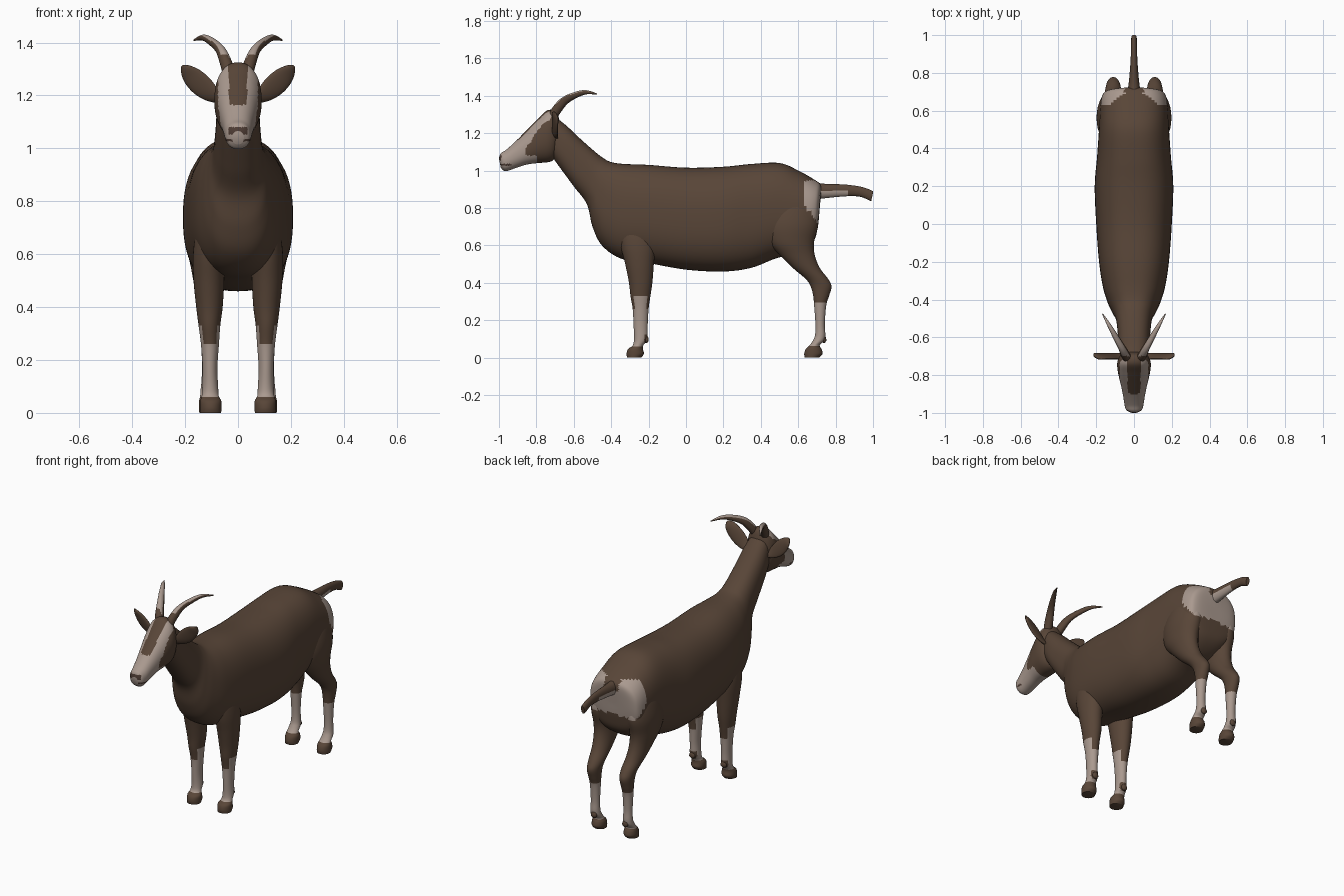
import bpy, bmesh, math
from mathutils import Vector


def material(name, rgb):
    m = bpy.data.materials.new(name)
    m.diffuse_color = (*rgb, 1)
    return m


MATS = [material("brown_coat", (0.098, 0.06, 0.039)),
        material("pale_patches", (0.40, 0.32, 0.275)),
        material("dark_nose", (0.075, 0.045, 0.034))]
BROWN, PALE, DARK = 0, 1, 2


def smooth_rings(rings, n):
    """Catmull-Rom interpolation between rings of numbers."""
    out = []
    for i in range(len(rings) - 1):
        a, b, c, d = (rings[max(i - 1, 0)], rings[i], rings[i + 1],
                      rings[min(i + 2, len(rings) - 1)])
        for k in range(n):
            t = k / n
            out.append([0.5 * (2 * q + (r - p) * t + (2 * p - 5 * q + 4 * r - s) * t * t
                               + (3 * q - p - 3 * r + s) * t ** 3)
                        for p, q, r, s in zip(a, b, c, d)])
    return out + [list(rings[-1])]


def loft(name, rings, rule=None, segs=32, n=4, power=1.0, side=1):
    """Skin through rings of (centre, up half-axis, side half-axis)."""
    bm = bmesh.new()
    loops = []
    for r in smooth_rings(rings, n):
        c, u, v = Vector(r[:3]), Vector(r[3:6]), Vector(r[6:])
        loop = []
        for k in range(segs):
            a = 2 * math.pi * k / segs
            ca, sa = math.cos(a), math.sin(a)
            p = (c + v * math.copysign(abs(ca) ** power, ca)
                 + u * math.copysign(abs(sa) ** power, sa))
            loop.append(bm.verts.new((p.x * side, p.y, p.z)))
        loops.append(loop)
    for l0, l1 in zip(loops, loops[1:]):
        for k in range(segs):
            j = (k + 1) % segs
            bm.faces.new((l0[k], l0[j], l1[j], l1[k]))
    bm.faces.new(loops[0])
    bm.faces.new(loops[-1])
    bmesh.ops.recalc_face_normals(bm, faces=bm.faces)
    for f in bm.faces:
        f.smooth = True
        if rule:
            f.material_index = rule(f.calc_center_median(), f.normal)
    me = bpy.data.meshes.new(name)
    bm.to_mesh(me)
    bm.free()
    me.set_sharp_from_angle(angle=math.radians(50))
    for m in MATS:
        me.materials.append(m)
    ob = bpy.data.objects.new(name, me)
    bpy.context.collection.objects.link(ob)
    return ob


def sag(x, ya, za, yb, zb, w):
    """Ring from its two edge points in the side view plus a half width."""
    return (x, (ya + yb) / 2, (za + zb) / 2, 0, (ya - yb) / 2, (za - zb) / 2, w, 0, 0)


# Colour rules
def rump_rule(c, n):
    patch = (c.y > 0.63 and 0.73 + max(0, 0.70 - c.y) * 1.2 < c.z < 0.945
             and (abs(c.x) > 0.05 or c.z < 0.88))
    return PALE if patch else BROWN


def head_rule(c, n):
    x = abs(c.x)
    if c.y < -0.97 and 1.052 < c.z < 1.08 and x < 0.036:
        return DARK
    if c.y < -0.935 and 1.026 < c.z < 1.035:
        return DARK
    if x < 0.034 and c.z > 1.165 and n.z > 0:
        return BROWN
    if c.y < -0.86 or (c.y < -0.80 and c.z < 1.08):
        return PALE
    stripe = c.y < -0.715 and c.z > 1.265 + (c.y + 0.735) * 1.17 and x < 0.075
    return PALE if stripe else BROWN


def sock_rule(c, n):
    top = 0.295
    if c.y < 0:
        top = 0.33 if abs(n.x) > 0.75 else 0.265
        if c.z < 0.13 and c.y > -0.222:
            return BROWN
    return PALE if 0.06 < c.z < top else rump_rule(c, n)


# Torso and neck
torso = [(.725, .90, .715, .80, .03), (.715, .93, .705, .70, .13), (.68, .955, .68, .62, .168),
         (.60, 1.0, .60, .56, .18), (.50, 1.04, .48, .53, .186), (.35, 1.035, .35, .48, .196),
         (.20, 1.02, .20, .46, .208), (0, 1.015, 0, .47, .20), (-.20, 1.03, -.20, .505, .185),
         (-.33, 1.035, -.35, .53, .163), (-.40, 1.045, -.45, .60, .135),
         (-.44, 1.065, -.50, .70, .112), (-.48, 1.095, -.53, .82, .095),
         (-.56, 1.165, -.60, .915, .086), (-.64, 1.24, -.67, 1.01, .08),
         (-.71, 1.295, -.72, 1.08, .068)]
loft("torso_and_neck", [sag(0, *r) for r in torso], rump_rule, segs=64, n=6, power=0.82)

# Head
head = [(-.675, 1.265, -.69, 1.10, .045), (-.695, 1.315, -.705, 1.06, .075),
        (-.74, 1.322, -.735, 1.045, .089), (-.79, 1.277, -.79, 1.04, .084),
        (-.85, 1.217, -.85, 1.032, .07), (-.91, 1.157, -.905, 1.015, .058),
        (-.96, 1.112, -.955, .998, .05), (-.99, 1.092, -.975, 1.0, .042),
        (-1.0, 1.065, -.99, 1.015, .022)]
loft("head", [sag(0, *r) for r in head], head_rule, segs=64, n=8, power=0.9)

# Tail, pale underneath near the root
tail = [(.66, .945, .66, .84, .045), (.73, .93, .73, .85, .03), (.85, .925, .85, .862, .019),
        (.94, .912, .93, .86, .016), (.995, .892, .985, .838, .014), (1.0, .885, .99, .842, .008)]
loft("tail", [sag(0, *r) for r in tail],
     lambda c, n: PALE if n.z < 0 and c.y < 0.87 else BROWN, segs=20, n=6)

# Paired parts
front = [(.80, -.34, -.22, .09, .03), (.70, -.36, -.18, .105, .05), (.60, -.35, -.165, .11, .06),
         (.50, -.325, -.172, .11, .058), (.40, -.305, -.18, .108, .05),
         (.33, -.297, -.19, .108, .041), (.26, -.285, -.20, .106, .034),
         (.17, -.28, -.205, .106, .028), (.10, -.278, -.207, .105, .03),
         (.065, -.285, -.228, .105, .032), (.045, -.31, -.23, .103, .04),
         (.02, -.318, -.225, .103, .041), (0, -.315, -.24, .103, .039)]
hind = [(.90, .52, .66, .08, .045), (.84, .46, .69, .105, .065), (.72, .42, .708, .118, .079),
        (.62, .44, .685, .122, .07), (.55, .50, .688, .12, .058), (.48, .57, .715, .115, .05),
        (.42, .64, .76, .11, .043), (.38, .667, .778, .11, .038), (.33, .68, .765, .11, .034),
        (.28, .685, .75, .11, .03), (.18, .692, .742, .11, .026), (.12, .69, .745, .11, .028),
        (.09, .678, .738, .11, .031), (.065, .66, .715, .11, .033), (.045, .64, .725, .108, .039),
        (.02, .632, .73, .108, .04), (0, .635, .712, .108, .038)]
horn = [(.035, -.735, 1.29, -.69, 1.28, .024), (.045, -.715, 1.335, -.67, 1.31, .024),
        (.065, -.67, 1.385, -.635, 1.355, .02), (.095, -.61, 1.415, -.59, 1.385, .017),
        (.13, -.54, 1.43, -.535, 1.407, .012), (.166, -.475, 1.412, -.478, 1.406, .003)]
ear = [(.065, 1.185, .02), (.10, 1.205, .032), (.135, 1.235, .041), (.17, 1.268, .038),
       (.197, 1.295, .024), (.212, 1.312, .005)]

for side, tag in ((1, "left"), (-1, "right")):
    for name, rows, dew in (("front_leg", front, -.212), ("hind_leg", hind, .738)):
        loft(f"{name}_{tag}", [sag(x, yf, z, yb, z, w) for z, yf, yb, x, w in rows],
             sock_rule, segs=32, n=5, side=side)
        # Dewclaw behind the pastern
        loft(f"{name}_dewclaw_{tag}",
             [sag(.106, dew - r, z, dew + r, z, r * 1.6)
              for z, r in ((.12, .002), (.108, .010), (.09, .012), (.078, .004))],
             segs=12, n=2, side=side)
    loft(f"horn_{tag}", [sag(*r) for r in horn],
         lambda c, n: PALE if n.z > 0.45 and c.y > -0.70 else BROWN, segs=20, n=5, side=side)
    loft(f"ear_{tag}",
         [(x, -.70, z, -w * .68, -.012 * min(1, w / .02), w * .73, 0, .012 * min(1, w / .02), 0)
          for x, z, w in ear], segs=20, n=4, side=side)
